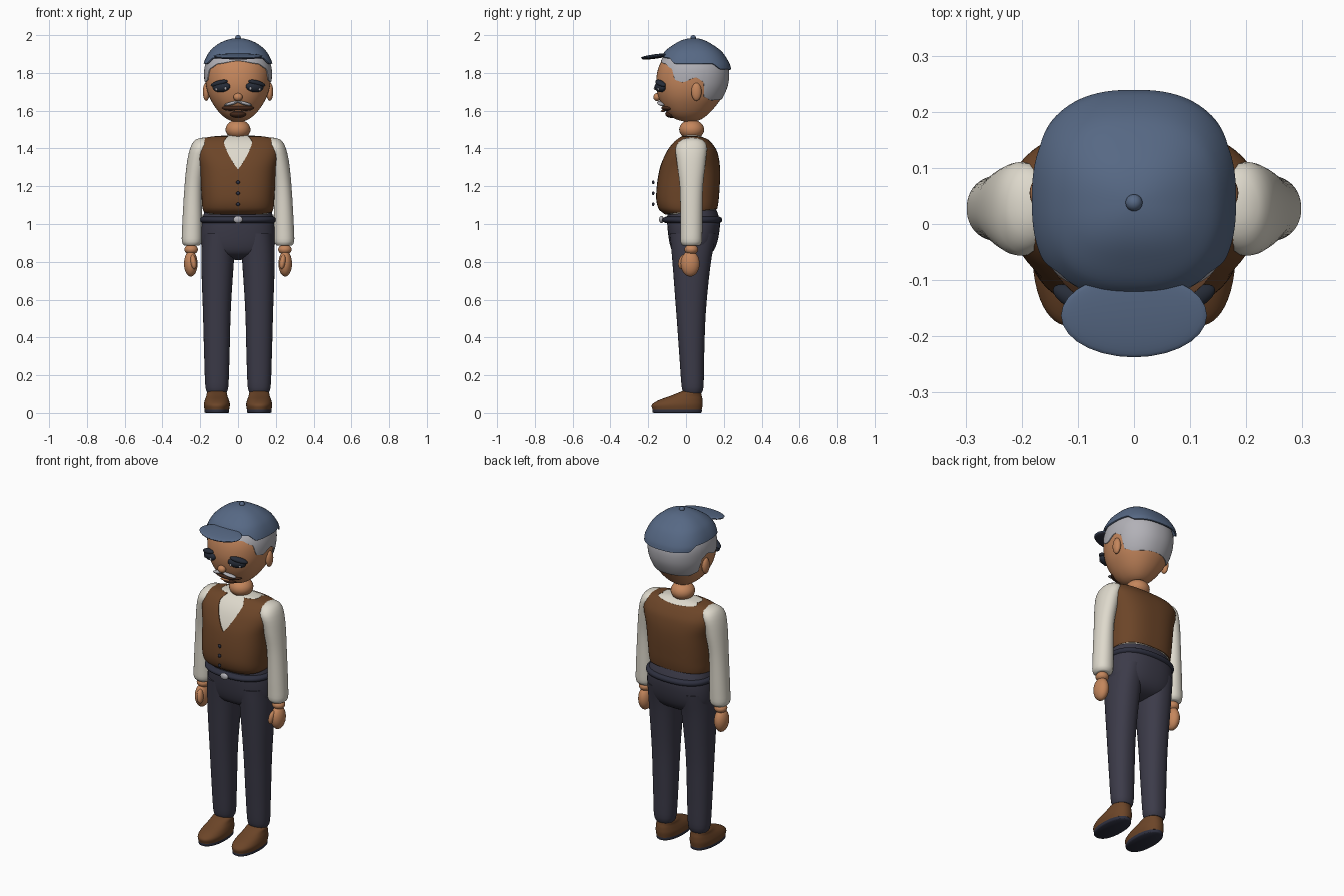
import bpy, bmesh
from math import sin, cos, pi
from mathutils import Matrix, Euler

cube = bpy.data.objects.get("Cube")
if cube:
    bpy.data.objects.remove(cube)


def material(name, rgb):
    lin = [((c / 255 + 0.055) / 1.055) ** 2.4 for c in rgb] + [1]
    m = bpy.data.materials.new(name)
    m.use_nodes = True
    m.diffuse_color = lin
    m.node_tree.nodes["Principled BSDF"].inputs["Base Color"].default_value = lin
    return m


skin = material("skin", (196, 134, 92))
brown = material("brown leather", (108, 69, 40))
blue = material("cap blue", (86, 104, 132))
cream = material("cream cloth", (222, 217, 204))
slate = material("dark slate trousers", (60, 59, 73))
grey = material("silver hair", (178, 177, 183))
navy = material("dark navy", (45, 47, 62))
umber = material("dark umber", (70, 42, 28))
black = material("eye dark", (38, 44, 56))


def finish(name, bm, mat, thick=0):
    bmesh.ops.remove_doubles(bm, verts=bm.verts, dist=1e-5)
    bmesh.ops.recalc_face_normals(bm, faces=bm.faces)
    me = bpy.data.meshes.new(name)
    bm.to_mesh(me)
    bm.free()
    me.materials.append(mat)
    ob = bpy.data.objects.new(name, me)
    bpy.context.collection.objects.link(ob)
    bpy.ops.object.select_all(action="DESELECT")
    bpy.context.view_layer.objects.active = ob
    ob.select_set(True)
    bpy.ops.object.shade_smooth_by_angle(angle=0.9)
    if thick:
        mod = ob.modifiers.new("thickness", "SOLIDIFY")
        mod.thickness = thick
        mod.offset = -1
    return ob


def ball(name, mat, loc, radii, rot=(0, 0, 0)):
    bm = bmesh.new()
    bmesh.ops.create_uvsphere(bm, u_segments=28, v_segments=16, radius=1)
    bm.transform(Matrix.LocRotScale(loc, Euler(rot), radii))
    return finish(name, bm, mat)


def sample(rows, z):
    """Smooth cross-section at height z; rows hold z, centre x, half width, front y, back y."""
    vals = [(cx, (f + b) / 2, rx * rx, ((b - f) / 2) ** 2) for _, cx, rx, f, b in rows]
    zs = [r[0] for r in rows]
    last = len(zs) - 1
    i = max(k for k in range(last) if zs[k] <= z or k == 0)
    h = zs[i + 1] - zs[i]
    t = min(1, max(0, (z - zs[i]) / h))

    def slope(k, c):
        lo, hi = max(k - 1, 0), min(k + 1, last)
        return (vals[hi][c] - vals[lo][c]) / (zs[hi] - zs[lo])

    out = []
    for c in range(4):
        a, b = vals[i][c], vals[i + 1][c]
        m, n = slope(i, c) * h, slope(i + 1, c) * h
        out.append(a + t * m + t * t * (3 * (b - a) - 2 * m - n) + t ** 3 * (2 * (a - b) + m + n))
    return out[0], out[1], max(out[2], 0) ** 0.5, max(out[3], 0) ** 0.5


def loft(name, mat, rows, e=1.0, lo=None, hi=None, grow=0, n=48, m=24, cap=True, thick=0):
    """Skin over the rows; lo and hi trim it by angle, measured from the front."""
    bm = bmesh.new()
    rings = [[] for _ in range(m + 1)]
    for k in range(n):
        a = 2 * pi * k / n
        turn = min(a, 2 * pi - a)
        z0 = lo(turn) if lo else rows[0][0]
        z1 = hi(turn) if hi else rows[-1][0]
        for j in range(m + 1):
            z = z0 + (z1 - z0) * (1 - cos(pi * j / m)) / 2
            cx, cy, rx, ry = sample(rows, z)
            rx, ry = [r + grow if r > 1e-4 else r for r in (rx, ry)]
            sx, sy = [abs(v) ** e * (1 if v > 0 else -1) for v in (sin(a), cos(a))]
            rings[j].append(bm.verts.new((cx + rx * sx, cy - ry * sy, z)))
    for p, q in zip(rings, rings[1:]):
        for k in range(n):
            l = (k + 1) % n
            bm.faces.new((p[k], p[l], q[l], q[k]))
    if cap:
        for row, ring in ((rows[0], rings[0]), (rows[-1], rings[-1])):
            if row[2] > 0:
                bm.faces.new(ring)
    return finish(name, bm, mat, thick)


def steps(*pts):
    def f(a):
        for (a0, v0), (a1, v1) in zip(pts, pts[1:]):
            if a <= a1:
                t = (a - a0) / (a1 - a0)
                return v0 + (v1 - v0) * t * t * (3 - 2 * t)
        return pts[-1][1]
    return f


# Head, hair and neck
head = [(1.54, 0, 0, .02, .02), (1.56, 0, .065, -.065, .09), (1.61, 0, .115, -.115, .145),
        (1.68, 0, .155, -.148, .195), (1.75, 0, .172, -.158, .22), (1.83, 0, .172, -.145, .218),
        (1.9, 0, .14, -.1, .17), (1.95, 0, 0, .03, .03)]
loft("head", skin, head, .92, n=64, m=32)
hairline = steps((0, 1.865), (.6, 1.85), (.95, 1.825), (1.15, 1.76), (1.35, 1.75), (1.65, 1.775),
                 (1.85, 1.755), (1.98, 1.67), (2.3, 1.655), (pi, 1.66))
loft("hair", grey, head, .92, hairline, lambda a: 1.9, grow=.005, n=128, cap=False, thick=.008)
ball("neck", skin, (0, .03, 1.5), (.066, .066, .052))

# Flat cap with peak and top button
crown = [(1.815, 0, .184, -.145, .24), (1.85, 0, .182, -.145, .23), (1.91, 0, .153, -.115, .192),
         (1.95, 0, .11, -.065, .14), (1.972, 0, .066, -.025, .1), (1.984, 0, 0, .038, .038)]
edge = steps((0, 1.888), (.8, 1.88), (1.1, 1.85), (2, 1.85), (2.3, 1.82), (pi, 1.818))
loft("cap_crown", blue, crown, .8, edge, n=96, cap=False, thick=.008)
ball("cap_button", blue, (0, .038, 1.985), (.015, .015, .015))
ball("cap_peak", blue, (0, -.163, 1.89), (.13, .075, .009), (.13, 0, 0))
ball("cap_peak_underside", navy, (0, -.163, 1.884), (.126, .072, .009), (.13, 0, 0))

# Face
ball("nose", skin, (0, -.153, 1.672), (.024, .02, .021))
ball("mouth", umber, (0, -.085, 1.614), (.085, .046, .019))
ball("chin_beard", umber, (0, -.072, 1.583), (.045, .038, .022))
ball("lower_lip", skin, (0, -.122, 1.598), (.03, .012, .005))
for s, side in ((1, "left"), (-1, "right")):
    ball(side + "_moustache", grey, (s * .036, -.133, 1.638), (.04, .018, .009), (0, s * .25, s * .25))
    ball(side + "_ear", skin, (s * .168, .055, 1.7), (.018, .027, .048))
    ball(side + "_eye", black, (s * .088, -.137, 1.725), (.05, .024, .027), (0, s * .1, s * .4))
    ball(side + "_brow", black, (s * .1, -.135, 1.745), (.05, .02, .015), (0, s * .25, s * .45))
    for dx, dz in ((-.022, -.004), (.026, -.008)):
        ball(side + "_eye_white", grey, (s * (.088 + dx), -.156 + .4 * dx, 1.722 + dz),
             (.007, .006, .008))

# Shirt and waistcoat share one torso shape
torso = [(1.05, 0, .17, -.11, .15), (1.08, 0, .187, -.145, .165), (1.15, 0, .193, -.158, .175),
         (1.29, 0, .203, -.14, .18), (1.38, 0, .224, -.105, .166), (1.43, 0, .214, -.07, .135),
         (1.455, 0, .182, -.04, .105), (1.47, 0, .06, -.01, .07)]
loft("shirt", cream, torso, .75, grow=-.006, n=64)
neckline = lambda a: min(1.29 + .175 * a / .31, 1.465) - max(0, a - 2) * .015
hem = lambda a: 1.05 + .015 * (1 - cos(a))
loft("waistcoat", brown, torso, .75, hem, neckline, n=144, m=32, cap=False, thick=.006)
for i in range(3):
    ball("waistcoat_button", navy, (0, -.174, 1.105 + i * .058), (.01, .007, .01))

# Trousers and belt
hips = [(.81, 0, 0, .04, .04), (.84, 0, .16, -.06, .13), (.88, 0, .192, -.082, .157),
        (.95, 0, .198, -.095, .175), (1.02, 0, .19, -.1, .178), (1.09, 0, .17, -.095, .155)]
loft("trouser_hips", slate, hips, .85)
belt = [(1.004, 0, .188, -.105, .175), (1.012, 0, .2, -.122, .188), (1.022, 0, .203, -.127, .191),
        (1.032, 0, .2, -.122, .188), (1.04, 0, .188, -.105, .175)]
loft("belt", navy, belt, .85, m=10)
ball("belt_buckle", grey, (0, -.13, 1.024), (.025, .012, .019))

# Limbs, mirrored
leg = [(.105, .112, .05, -.012, .082), (.13, .112, .06, -.022, .092), (.3, .112, .067, -.035, .096),
       (.55, .112, .074, -.053, .106), (.8, .108, .086, -.072, .132), (.95, .1, .09, -.085, .16)]
sole = [(0, .112, .06, -.172, .078), (.004, .112, .065, -.177, .083), (.022, .112, .065, -.177, .083)]
shoe = [(.018, .112, .065, -.178, .084), (.045, .112, .069, -.18, .088), (.068, .112, .064, -.145, .087),
        (.09, .112, .056, -.085, .083), (.11, .112, .05, -.035, .075), (.122, .112, 0, .02, .02)]
arm = [(.885, .244, .038, -.015, .07), (.9, .244, .052, -.028, .083), (.95, .243, .054, -.03, .086),
       (1.2, .235, .048, -.033, .09), (1.34, .215, .053, -.05, .105), (1.41, .197, .053, -.055, .11),
       (1.445, .185, .042, -.025, .09), (1.458, .18, 0, .03, .03)]
for s, side in ((1, "left"), (-1, "right")):
    for part, mat, rows, e in (("trouser_leg", slate, leg, .9), ("shoe_sole", navy, sole, .9),
                               ("shoe", brown, shoe, .9), ("sleeve", cream, arm, .95)):
        loft(side + "_" + part, mat, [(z, s * x, r, f, b) for z, x, r, f, b in rows], e)
    ball(side + "_wrist", skin, (s * .248, .028, .865), (.036, .036, .027))
    ball(side + "_hand", skin, (s * .25, .022, .79), (.036, .05, .068))
    ball(side + "_thumb", skin, (s * .236, -.018, .8), (.016, .022, .04), (-.25, s * .15, 0))
